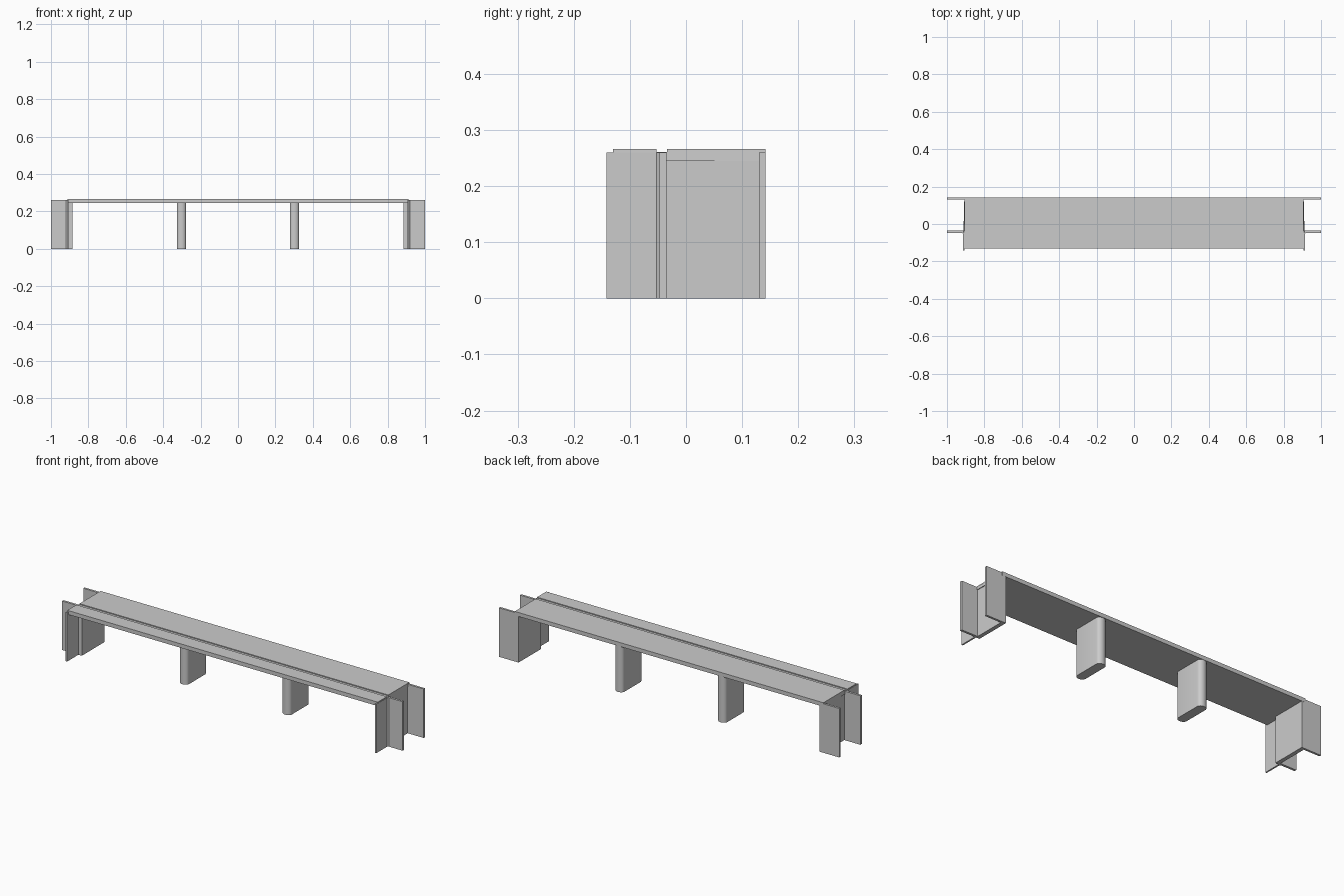
import bpy
import bmesh
import math

if "Cube" in bpy.data.objects:
    bpy.data.objects.remove(bpy.data.objects["Cube"])


def prism(name, pts, z0, z1):
    """Extrude a plan outline (x, y) from z0 up to z1."""
    bm = bmesh.new()
    face = bm.faces.new([bm.verts.new((x, y, z0)) for x, y in pts])
    ext = bmesh.ops.extrude_face_region(bm, geom=[face])
    for v in ext["geom"]:
        if isinstance(v, bmesh.types.BMVert):
            v.co.z = z1
    bmesh.ops.recalc_face_normals(bm, faces=bm.faces)
    mesh = bpy.data.meshes.new(name)
    bm.to_mesh(mesh)
    bm.free()
    obj = bpy.data.objects.new(name, mesh)
    bpy.context.collection.objects.link(obj)
    return obj


def smooth(obj):
    bpy.ops.object.select_all(action='DESELECT')
    obj.select_set(True)
    bpy.context.view_layer.objects.active = obj
    bpy.ops.object.shade_smooth_by_angle(angle=math.radians(35))


# Deck: cross-section in (y, z) with a shallow joint groove, swept along x
section = [(-0.13, 0.245), (0.142, 0.245), (0.142, 0.266), (-0.034, 0.266),
           (-0.034, 0.261), (-0.053, 0.261), (-0.053, 0.266), (-0.13, 0.266)]
bm = bmesh.new()


def half_length(y):
    return 0.912 if y <= -0.05 else 0.907


rings = [[bm.verts.new((s * half_length(y), y, z)) for y, z in section] for s in (-1, 1)]
count = len(section)
for i in range(count):
    j = (i + 1) % count
    bm.faces.new([rings[0][i], rings[0][j], rings[1][j], rings[1][i]])
bm.faces.new(rings[0])
bm.faces.new(rings[1])
bmesh.ops.recalc_face_normals(bm, faces=bm.faces)
mesh = bpy.data.meshes.new("deck")
bm.to_mesh(mesh)
bm.free()
bpy.context.collection.objects.link(bpy.data.objects.new("deck", mesh))

# Abutments: end wall with two wing walls and a thin front extension
plan = [(0.905, -0.142), (0.913, -0.142), (0.913, -0.053), (0.92, -0.047),
        (1.0, -0.047), (1.0, -0.035), (0.906, -0.035), (0.906, 0.13),
        (1.0, 0.13), (1.0, 0.1415), (0.885, 0.1415), (0.885, -0.047),
        (0.905, -0.047)]
for side, s in (("left", -1), ("right", 1)):
    prism(side + "_abutment", [(s * x, y) for x, y in plan], 0.0, 0.26)

# Piers: walls with rounded noses
half_w, nose, y_front, y_back, steps = 0.025, 0.02, -0.035, 0.1405, 12
for side, cx in (("left", -0.302), ("right", 0.302)):
    pts = []
    for cy, start in ((y_back - nose, 0.0), (y_front + nose, math.pi)):
        for k in range(steps + 1):
            a = start + math.pi * k / steps
            pts.append((cx + half_w * math.cos(a), cy + nose * math.sin(a)))
    smooth(prism(side + "_pier", pts, 0.0, 0.246))
